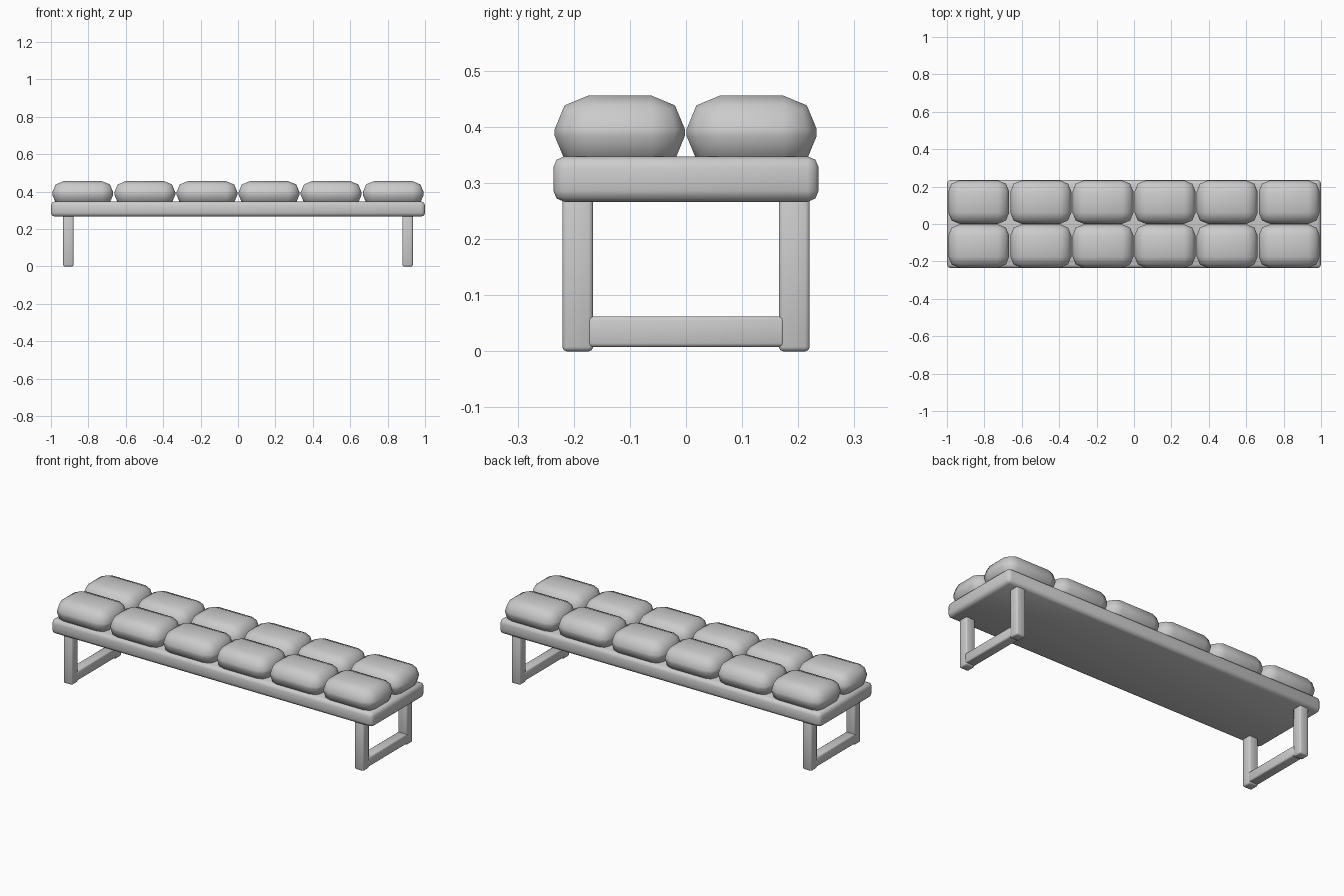
import bpy
import bmesh
import math

cube = bpy.data.objects.get("Cube")
if cube:
    bpy.data.objects.remove(cube, do_unlink=True)

grey = bpy.data.materials.new("light_grey")
grey.use_nodes = True
grey.diffuse_color = (0.6, 0.6, 0.6, 1)
grey.node_tree.nodes["Principled BSDF"].inputs["Base Color"].default_value = (0.6, 0.6, 0.6, 1)


def rounded_box(name, centre, size, bevel, segments=2):
    """Box with all edges rounded and smooth shaded."""
    bm = bmesh.new()
    bmesh.ops.create_cube(bm, size=1)
    bmesh.ops.scale(bm, vec=size, verts=bm.verts)
    bmesh.ops.bevel(bm, geom=bm.edges[:], offset=bevel, offset_type="OFFSET",
                    segments=segments, profile=0.5, affect="EDGES", clamp_overlap=True)
    mesh = bpy.data.meshes.new(name)
    bm.to_mesh(mesh)
    bm.free()
    mesh.materials.append(grey)
    obj = bpy.data.objects.new(name, mesh)
    obj.location = centre
    bpy.context.collection.objects.link(obj)
    bpy.ops.object.select_all(action="DESELECT")
    obj.select_set(True)
    bpy.context.view_layer.objects.active = obj
    bpy.ops.object.shade_smooth_by_angle(angle=math.radians(60))
    return obj


# Seat slab
rounded_box("seat_base", (0, 0, 0.307), (2, 0.473, 0.081), 0.02)

# Two rows of six cushions
for row, y in (("front", -0.118), ("back", 0.117)):
    for i in range(6):
        x = (i - 2.5) * 0.332
        rounded_box(f"{row}_cushion_{i + 1}", (x, y, 0.39), (0.326, 0.232, 0.132), 0.06)

# Leg frames: two posts and a floor rail at each end
for side, x in (("left", 0.907), ("right", -0.907)):
    for end, y in (("front", -0.193), ("back", 0.193)):
        rounded_box(f"{end}_{side}_leg", (x, y, 0.145), (0.055, 0.055, 0.29), 0.008)
    rounded_box(f"{side}_floor_rail", (x, 0, 0.035), (0.056, 0.352, 0.055), 0.007)
